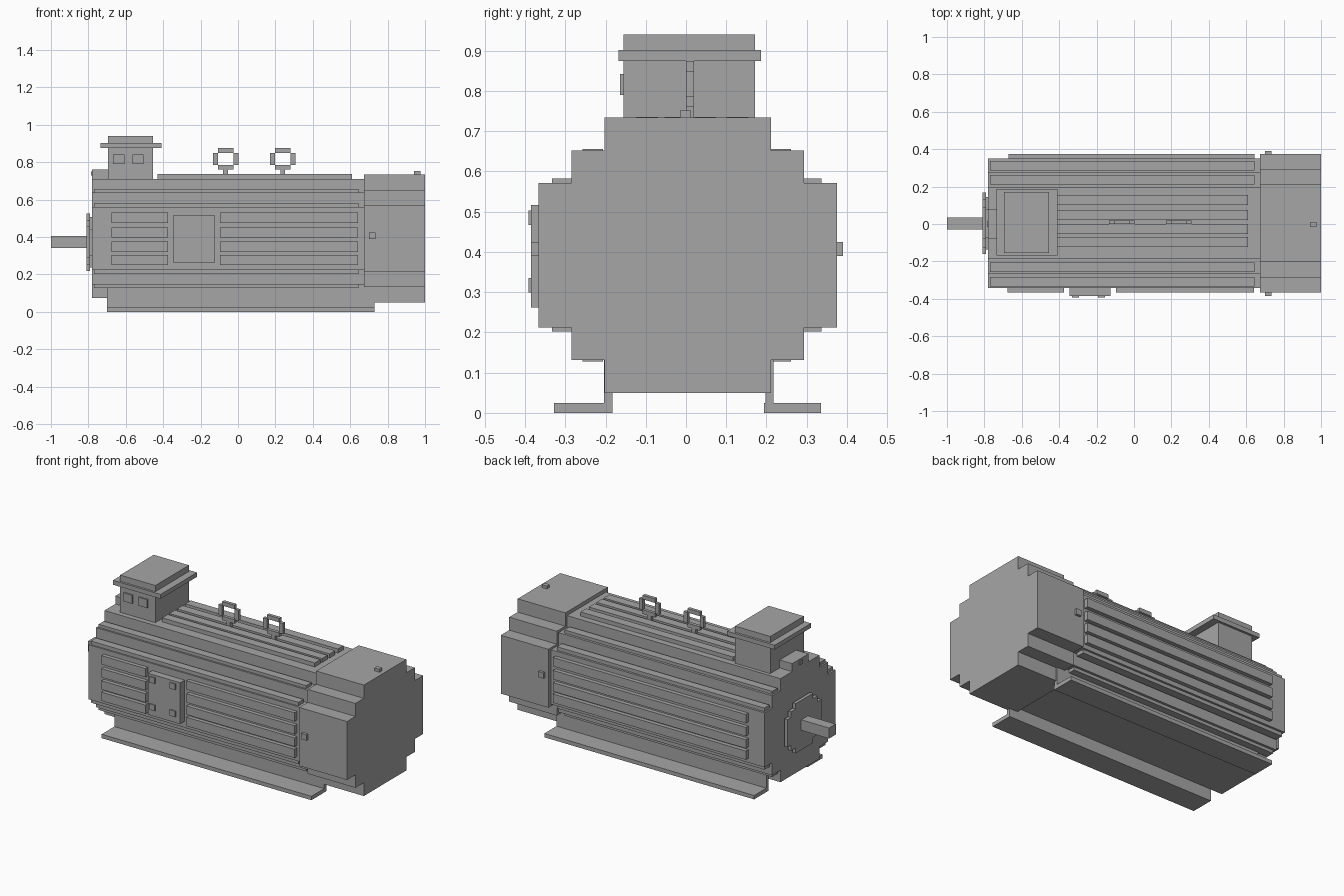
import bpy
import bmesh

cube = bpy.data.objects.get("Cube")
if cube:
    bpy.data.objects.remove(cube, do_unlink=True)

grey = bpy.data.materials.new("machine_grey")
grey.use_nodes = True
grey.diffuse_color = (0.38, 0.38, 0.38, 1)
grey.node_tree.nodes["Principled BSDF"].inputs["Base Color"].default_value = (0.38, 0.38, 0.38, 1)

CY, CZ = 0.004, 0.392   # axis of the housing


def finish(name, bm):
    bmesh.ops.recalc_face_normals(bm, faces=bm.faces)
    mesh = bpy.data.meshes.new(name)
    bm.to_mesh(mesh)
    bm.free()
    mesh.materials.append(grey)
    obj = bpy.data.objects.new(name, mesh)
    bpy.context.collection.objects.link(obj)
    return obj


def box(name, x, y, z):
    """Box from (low, high) pairs."""
    bm = bmesh.new()
    bmesh.ops.create_cube(bm, size=1)
    for v in bm.verts:
        for i, (lo, hi) in enumerate((x, y, z)):
            v.co[i] = (lo + hi) / 2 + v.co[i] * (hi - lo)
    return finish(name, bm)


def stepped_prism(name, x, steps, cz=CZ):
    """Prism along x; steps are (half width, half height), widest first."""
    quarter = []
    for i, (w, h) in enumerate(steps):
        if i:
            quarter.append((w, steps[i - 1][1]))
        quarter.append((w, h))
    quarter_back = quarter[::-1]
    outline = (quarter + [(-w, h) for w, h in quarter_back]
               + [(-w, -h) for w, h in quarter] + [(w, -h) for w, h in quarter_back])
    bm = bmesh.new()
    face = bm.faces.new([bm.verts.new((x[0], CY + w, cz + h)) for w, h in outline])
    new = bmesh.ops.extrude_face_region(bm, geom=[face])["geom"]
    bmesh.ops.translate(bm, vec=(x[1] - x[0], 0, 0),
                        verts=[g for g in new if isinstance(g, bmesh.types.BMVert)])
    return finish(name, bm)


def span(a, b, side, centre):
    """Range a..b measured outwards on one side of a centre."""
    return tuple(sorted((centre + side * a, centre + side * b)))


# Main housing and fan cover
stepped_prism("motor_housing", (-0.78, 0.68), [(0.346, 0.168), (0.272, 0.245), (0.19, 0.319)])
stepped_prism("fan_cover", (0.675, 1.0), [(0.371, 0.18), (0.289, 0.26), (0.207, 0.342)])

# Shaft end: stepped flange, backing plate and square shaft
stepped_prism("flange", (-0.81, -0.79), [(0.165, 0.085), (0.13, 0.12), (0.085, 0.153)], 0.372)
stepped_prism("flange_backing", (-0.792, -0.778), [(0.14, 0.07), (0.075, 0.135)], 0.372)
box("shaft", (-1.0, -0.80), (-0.03, 0.035), (0.34, 0.405))

# Cooling fins on the corner ledges
for side in (-1, 1):
    for up in (-1, 1):
        box("inner_ledge_fin", (-0.77, 0.645), span(0.208, 0.259, side, CY - 0.002), span(0.24, 0.264, up, CZ))
        box("outer_ledge_fin", (-0.77, 0.645), span(0.285, 0.335, side, CY - 0.002), span(0.16, 0.19, up, CZ))

# Cooling fins on the top
for y in (0.155, 0.075, 0.0, -0.07):
    box("top_fin", (-0.43, 0.61), (y - 0.054, y), (0.70, 0.736))

# Cooling fins on the sides, interrupted by the panel at the front
for z in (0.251, 0.321, 0.396, 0.476):
    height = (z, z + 0.054)
    box("front_fin_short", (-0.675, -0.375), (-0.366, -0.33), height)
    box("front_fin_long", (-0.095, 0.642), (-0.366, -0.33), height)
    box("back_fin", (-0.67, 0.645), (0.34, 0.375), height)

# Front panel with four bolts
box("front_panel", (-0.345, -0.125), (-0.385, -0.33), (0.262, 0.517))
for x in (-0.313, -0.173):
    for z in (0.317, 0.485):
        box("panel_bolt", (x - 0.019, x + 0.019), (-0.392, -0.38), (z - 0.018, z + 0.018))

# Fan cover bolts
box("cover_bolt_front", (0.70, 0.735), (-0.385, -0.36), (0.39, 0.425))
box("cover_bolt_back", (0.70, 0.735), (0.37, 0.39), (0.39, 0.425))
box("cover_bolt_top", (0.94, 0.975), (-0.015, 0.012), (0.73, 0.752))

# Terminal box with flanged lid, cable entries and end block
box("terminal_box", (-0.695, -0.455), (-0.155, 0.172), (0.70, 0.88))
box("terminal_lid_flange", (-0.735, -0.41), (-0.168, 0.186), (0.875, 0.902))
box("terminal_lid", (-0.695, -0.455), (-0.155, 0.172), (0.90, 0.94))
for x in (-0.637, -0.535):
    box("cable_entry", (x - 0.03, x + 0.03), (-0.164, -0.15), (0.79, 0.842))
box("end_block", (-0.78, -0.69), (-0.08, 0.08), (0.70, 0.76))
box("end_block_bolt", (-0.787, -0.775), (-0.015, 0.015), (0.728, 0.75))

# Lifting eyes made of a notched square ring on a stem
for x in (-0.066, 0.239):
    thick = (0.0, 0.02)
    box("eye_stem", (x - 0.013, x + 0.013), thick, (0.70, 0.765))
    for z in (0.76, 0.85):
        box("eye_bar", (x - 0.042, x + 0.042), thick, (z, z + 0.025))
    for side in (-1, 1):
        box("eye_post", span(0.042, 0.068, side, x), thick, (0.785, 0.85))

# Angle-section feet
for side in (-1, 1):
    box("foot_web", (-0.70, 0.73), span(0.19, 0.211, side, CY + 0.003), (0.0, 0.15))
    box("foot_base", (-0.70, 0.73), span(0.19, 0.332, side, CY), (0.0, 0.024))
